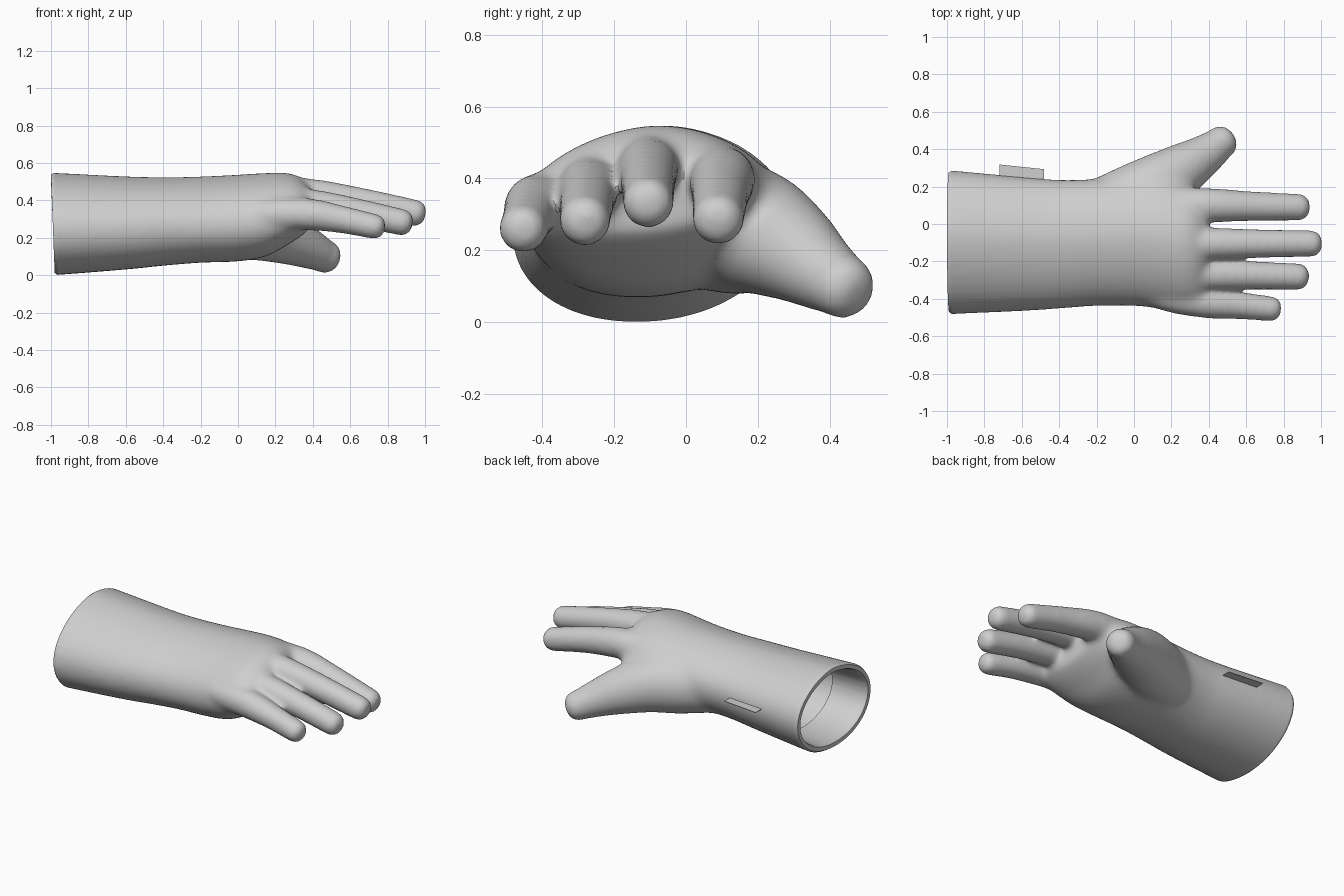
import bpy, bmesh
from math import sin, cos, pi, copysign
from mathutils import Vector

cube = bpy.data.objects.get("Cube")
if cube:
    bpy.data.objects.remove(cube)

grey = bpy.data.materials.new("glove_grey")
grey.use_nodes = True
grey.diffuse_color = (0.62, 0.62, 0.62, 1)
grey.node_tree.nodes["Principled BSDF"].inputs["Base Color"].default_value = grey.diffuse_color

SIDES = 40


def spline(keys, steps):
    """Catmull-Rom samples through tuples of any length."""
    k = [keys[0]] + list(keys) + [keys[-1]]
    out = []
    for i in range(1, len(k) - 2):
        for s in range(steps):
            t = s / steps
            out.append([b + 0.5 * t * (c - a + t * (2*a - 5*b + 4*c - d + t * (3*(b - c) + d - a)))
                        for a, b, c, d in zip(*k[i-1:i+3])])
    return out + [list(keys[-1])]


def loft(bm, rings):
    rows = [[bm.verts.new(p) for p in ring] for ring in rings]
    for a, b in zip(rows, rows[1:]):
        for i in range(SIDES):
            j = (i + 1) % SIDES
            bm.faces.new((a[i], a[j], b[j], b[i]))
    bm.faces.new(rows[0][::-1])
    bm.faces.new(rows[-1])


def tube(bm, keys):
    """Round tapering finger along (x, y, z, radius) keys with a blunt tip."""
    pts = spline(keys, 8)
    end, prev = Vector(pts[-1][:3]), Vector(pts[-2][:3])
    r, d = pts[-1][3], (end - prev).normalized()
    for i in range(1, 9):
        u = i / 8.3
        pts.append([*(end + d * r * u), r * (1 - u ** 2.5) ** 0.4])
    rings = []
    for i, p in enumerate(pts):
        a, b = pts[max(i - 1, 0)], pts[min(i + 1, len(pts) - 1)]
        tan = (Vector(b[:3]) - Vector(a[:3])).normalized()
        side = Vector((0, 0, 1)).cross(tan).normalized()
        up = tan.cross(side)
        rings.append([Vector(p[:3]) + p[3] * (side * cos(2*pi*k/SIDES) + up * sin(2*pi*k/SIDES))
                      for k in range(SIDES)])
    loft(bm, rings)


# Cuff and palm sections: x, y low, y high, middle z, top z, bottom z
sections = [
    (-1.10, -0.485, 0.29, 0.27, 0.55, -0.005),
    (-0.98, -0.48, 0.285, 0.27, 0.547, 0.00),
    (-0.60, -0.463, 0.25, 0.28, 0.528, 0.03),
    (-0.40, -0.45, 0.235, 0.29, 0.524, 0.05),
    (-0.20, -0.437, 0.24, 0.29, 0.528, 0.066),
    (0.00, -0.437, 0.25, 0.30, 0.538, 0.073),
    (0.15, -0.452, 0.25, 0.31, 0.547, 0.10),
    (0.27, -0.462, 0.22, 0.32, 0.547, 0.165),
    (0.34, -0.45, 0.18, 0.33, 0.52, 0.21),
    (0.39, -0.41, 0.12, 0.34, 0.47, 0.255)]
samples = spline(sections, 5)


def section_ring(s):
    """Arched section: narrower above, fuller below, leaning toward the thumb."""
    x, y0, y1, zm, top, low = s
    ring = []
    for k in range(SIDES):
        c, q = cos(2*pi*k/SIDES), sin(2*pi*k/SIDES)
        c = copysign(abs(c) ** (1.15 if q > 0 else 0.95), c)
        ring.append((x, (y0 + y1) / 2 + c * (y1 - y0) / 2 + 0.04 * q,
                     zm + q * (top - zm if q > 0 else zm - low)))
    return ring


bm = bmesh.new()
loft(bm, [section_ring(s) for s in samples])

# Four fingers: lateral position at root and tip, root height, tip height, reach, root and tip radius
for y0, y1, z0, z1, reach, r0, r1 in [
        (0.10, 0.09, 0.395, 0.29, 0.94, 0.093, 0.072),
        (-0.105, -0.105, 0.43, 0.335, 1.006, 0.087, 0.071),
        (-0.268, -0.281, 0.375, 0.285, 0.936, 0.086, 0.071),
        (-0.418, -0.452, 0.325, 0.262, 0.788, 0.086, 0.067)]:
    end = reach - r1
    tube(bm, [(0.0, y0 * 0.78, z0 - 0.02, r0 * 0.9), (0.2, y0 * 0.93, z0, r0), (0.38, y0, z0, r0),
              (0.38 + (end - 0.38) * 0.5, (y0 + y1) / 2, z0 * 0.58 + z1 * 0.42, r0 * 0.35 + r1 * 0.65),
              (end, y1, z1, r1)])

# Thumb
tube(bm, [(-0.28, 0.03, 0.28, 0.165), (-0.05, 0.115, 0.265, 0.185), (0.1, 0.195, 0.25, 0.174),
          (0.25, 0.288, 0.2, 0.144), (0.37, 0.365, 0.146, 0.113), (0.455, 0.428, 0.105, 0.09)])
bmesh.ops.recalc_face_normals(bm, faces=bm.faces)
mesh = bpy.data.meshes.new("glove")
bm.to_mesh(mesh)
bm.free()
glove = bpy.data.objects.new("glove", mesh)
bpy.context.collection.objects.link(glove)
bpy.context.view_layer.objects.active = glove
glove.select_set(True)

# Fuse the parts, then soften the whole lightly and the hand joins strongly
remesh = glove.modifiers.new("fuse", 'REMESH')
remesh.mode = 'VOXEL'
remesh.voxel_size = 0.012
bpy.ops.object.modifier_apply(modifier="fuse")
joins = glove.vertex_groups.new(name="joins")
for v in mesh.vertices:
    joins.add([v.index], max(0, min(1, (0.48 - v.co.x) * 6, (v.co.x + 0.5) * 4)), 'REPLACE')
for name, count, group in (("soften", 16, ""), ("soften_joins", 36, "joins")):
    soften = glove.modifiers.new(name, 'SMOOTH')
    soften.factor = 0.5
    soften.iterations = count
    soften.vertex_group = group
    bpy.ops.object.modifier_apply(modifier=name)

# Open the cuff on a slight slant, then turn the rim inward as a short hem
bm = bmesh.new()
bm.from_mesh(mesh)
bmesh.ops.bisect_plane(bm, geom=bm.verts[:] + bm.edges[:] + bm.faces[:], dist=1e-5,
                       plane_co=(-0.985, 0, 0.547), plane_no=(1, 0, 0.036), clear_inner=True)
edges = [e for e in bm.edges if e.is_boundary]
base = sections[1]


def fit(v, old, new, wall):
    """Move a rim point from one section to another, inset by the wall."""
    y = (v.y - (old[1] + old[2]) / 2) / (old[2] - old[1]) * 2
    z = (v.z - (old[4] + old[5]) / 2) / (old[4] - old[5]) * 2
    return Vector((v.x + new[0] - old[0], (new[1] + new[2]) / 2 + y * ((new[2] - new[1]) / 2 - wall),
                   (new[4] + new[5]) / 2 + z * ((new[4] - new[5]) / 2 - wall)))


front = [-0.995, *base[1:]]
hem = [(front, 0.010), (front, 0.036), (base, 0.044)] + [(s, 0.044) for s in samples[6:9]]
rim = {v: v.co.copy() for e in edges for v in e.verts}
for sec, wall in hem:
    geom = bmesh.ops.extrude_edge_only(bm, edges=edges)["geom"]
    edges = [g for g in geom if isinstance(g, bmesh.types.BMEdge) and g.is_boundary]
    fresh = [g for g in geom if isinstance(g, bmesh.types.BMVert)]
    old = {tuple(v.co): co for v, co in rim.items()}
    rim = {v: old[tuple(v.co)] for v in fresh}
    for v, co in rim.items():
        v.co = fit(co, base, sec, wall)
bmesh.ops.recalc_face_normals(bm, faces=bm.faces)
bm.to_mesh(mesh)
bm.free()
mesh.materials.clear()
mesh.materials.append(grey)
bpy.ops.object.shade_smooth_by_angle(angle=0.7)

# Small flat tab standing out from the side of the cuff
bm = bmesh.new()
outline = [(-0.72, 0.24), (-0.48, 0.215), (-0.48, 0.293), (-0.72, 0.318)]
face = bm.faces.new([bm.verts.new((x, y, 0.322)) for x, y in outline])
up = bmesh.ops.extrude_face_region(bm, geom=[face])["geom"]
bmesh.ops.translate(bm, vec=(0, 0, 0.004), verts=[g for g in up if isinstance(g, bmesh.types.BMVert)])
bmesh.ops.recalc_face_normals(bm, faces=bm.faces)
tab_mesh = bpy.data.meshes.new("side_tab")
bm.to_mesh(tab_mesh)
bm.free()
tab_mesh.materials.append(grey)
bpy.context.collection.objects.link(bpy.data.objects.new("side_tab", tab_mesh))
